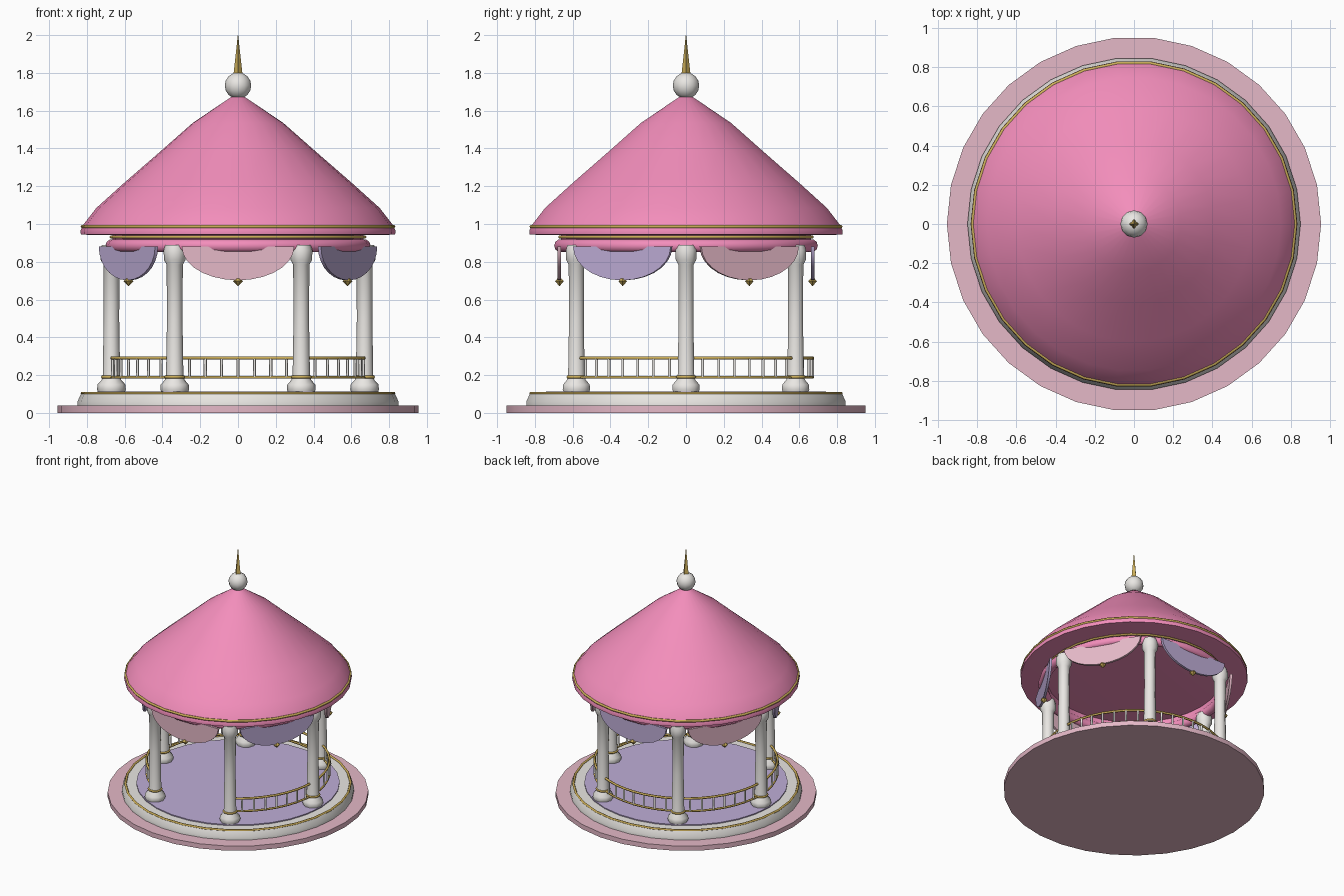
import bpy, bmesh
from math import sin, cos, pi, radians
from mathutils import Matrix

if "Cube" in bpy.data.objects:
    bpy.data.objects.remove(bpy.data.objects["Cube"])


def material(name, rgb):
    m = bpy.data.materials.new(name)
    m.diffuse_color = (*rgb, 1)
    m.use_nodes = True
    m.node_tree.nodes["Principled BSDF"].inputs["Base Color"].default_value = m.diffuse_color
    return m


ROSE = material("rose", (0.90, 0.27, 0.50))
BLUSH = material("blush", (0.78, 0.48, 0.57))
LILAC = material("lilac", (0.52, 0.42, 0.68))
GOLD = material("gold", (0.60, 0.42, 0.10))
IVORY = material("ivory", (0.82, 0.80, 0.77))


def finish(bm, name, mat, smooth=35):
    bmesh.ops.recalc_face_normals(bm, faces=bm.faces)
    me = bpy.data.meshes.new(name)
    bm.to_mesh(me)
    bm.free()
    ob = bpy.data.objects.new(name, me)
    bpy.context.collection.objects.link(ob)
    me.materials.append(mat)
    if smooth:
        bpy.ops.object.select_all(action='DESELECT')
        bpy.context.view_layer.objects.active = ob
        ob.select_set(True)
        bpy.ops.object.shade_smooth_by_angle(angle=radians(smooth))
    return ob


def lathe(name, profile, sides, mat, at=(0, 0), closed=False, smooth=35):
    """Revolve (radius, z) points round a vertical axis."""
    bm = bmesh.new()
    rings = [[bm.verts.new((at[0] + r * cos(2 * pi * i / sides),
                            at[1] + r * sin(2 * pi * i / sides), z))
              for i in range(sides)] for r, z in profile]
    pairs = list(zip(rings, rings[1:]))
    if closed:
        pairs.append((rings[-1], rings[0]))
    for a, b in pairs:
        for i in range(sides):
            j = (i + 1) % sides
            bm.faces.new((a[i], a[j], b[j], b[i]))
    if not closed:
        bm.faces.new(rings[0])
        bm.faces.new(rings[-1])
    return finish(bm, name, mat, smooth)


def hoop(name, major, minor, z, sides, mat, at=(0, 0), seg=6):
    ring = [(major + minor * cos(2 * pi * k / seg), z + minor * sin(2 * pi * k / seg))
            for k in range(seg)]
    return lathe(name, ring, sides, mat, at, closed=True, smooth=70)


def polar(r, deg):
    return r * cos(radians(deg)), r * sin(radians(deg))


# Stepped base and floor
lathe("base_plinth", [(0.955, 0), (0.955, 0.038)], 30, BLUSH)
lathe("base_step", [(0.85, 0.036), (0.85, 0.06), (0.83, 0.104)], 30, IVORY)
hoop("base_trim", 0.825, 0.009, 0.104, 30, GOLD)
lathe("floor", [(0.745, 0.09), (0.745, 0.112)], 30, LILAC)

# Six columns with collars
R = 0.67
for k in range(6):
    p = polar(R, 60 * k)
    lathe(f"column_{k}", [(0.068, 0.10), (0.076, 0.125), (0.074, 0.15), (0.052, 0.175),
                          (0.046, 0.20), (0.041, 0.50), (0.043, 0.785), (0.057, 0.81),
                          (0.059, 0.86), (0.05, 0.89)], 10, IVORY, p, smooth=50)
    hoop(f"column_collar_{k}", 0.048, 0.008, 0.19, 10, GOLD, p)

# Railing, open at the front
for name, z, rad in (("lower_rail", 0.188, 0.008), ("upper_rail", 0.29, 0.009)):
    bm = bmesh.new()
    rings = []
    for i in range(41):
        a = -60 + 7.5 * i
        rings.append([bm.verts.new((*polar(R + rad * cos(pi * k / 3), a),
                                    z + rad * sin(pi * k / 3))) for k in range(6)])
    for a, b in zip(rings, rings[1:]):
        for k in range(6):
            m = (k + 1) % 6
            bm.faces.new((a[k], a[m], b[m], b[k]))
    bm.faces.new(rings[0])
    bm.faces.new(rings[-1])
    finish(bm, name, GOLD, 70)
for i in range(40):
    if i % 8:
        lathe(f"baluster_{i}", [(0.008, 0.188), (0.008, 0.29)], 6, IVORY,
              polar(R, -60 + 7.5 * i), smooth=70)

# Padded ring beam under the roof
hoop("ring_beam", 0.667, 0.035, 0.885, 30, ROSE, seg=10)
lathe("beam_collar", [(0.665, 0.90), (0.665, 0.95), (0.64, 0.95), (0.64, 0.90)],
      30, ROSE, closed=True)
hoop("beam_trim", 0.672, 0.008, 0.931, 30, GOLD)

# Scalloped drapes, each with a gold drop
for k in range(6):
    ang = -90 + 60 * k
    bm = bmesh.new()
    turn = Matrix.Rotation(radians(ang), 4, 'Z')
    outline = [(-0.298 * cos(pi * i / 14), 0.88 - 0.178 * sin(pi * i / 14))
               for i in range(15)]
    front = bm.faces.new([bm.verts.new((R + 0.009, y, z)) for y, z in outline])
    solid = bmesh.ops.extrude_face_region(bm, geom=[front], use_keep_orig=True)
    moved = [v for v in solid["geom"] if isinstance(v, bmesh.types.BMVert)]
    bmesh.ops.translate(bm, verts=moved, vec=(-0.018, 0, 0))
    bm.transform(turn)
    finish(bm, f"drape_{k}", LILAC if k % 2 else BLUSH)
    lathe(f"drape_drop_{k}", [(0.012, 0.712), (0.026, 0.697), (0.002, 0.672)],
          6, GOLD, polar(R, ang), smooth=0)

# Roof with eave trim
lathe("roof", [(0.80, 0.943), (0.832, 0.945), (0.834, 0.965), (0.82, 0.995), (0.75, 1.085),
               (0.60, 1.22), (0.41, 1.385), (0.24, 1.535), (0.04, 1.67), (0.01, 1.68)],
      30, ROSE, smooth=45)
hoop("eave_trim", 0.823, 0.01, 0.986, 30, GOLD)

# Ball and spike on top
bm = bmesh.new()
bmesh.ops.create_uvsphere(bm, u_segments=12, v_segments=8, radius=0.07,
                          matrix=Matrix.Translation((0, 0, 1.733)))
finish(bm, "finial_ball", IVORY, 60)
lathe("finial_spike", [(0.024, 1.79), (0.001, 2.0)], 4, GOLD, smooth=0)
